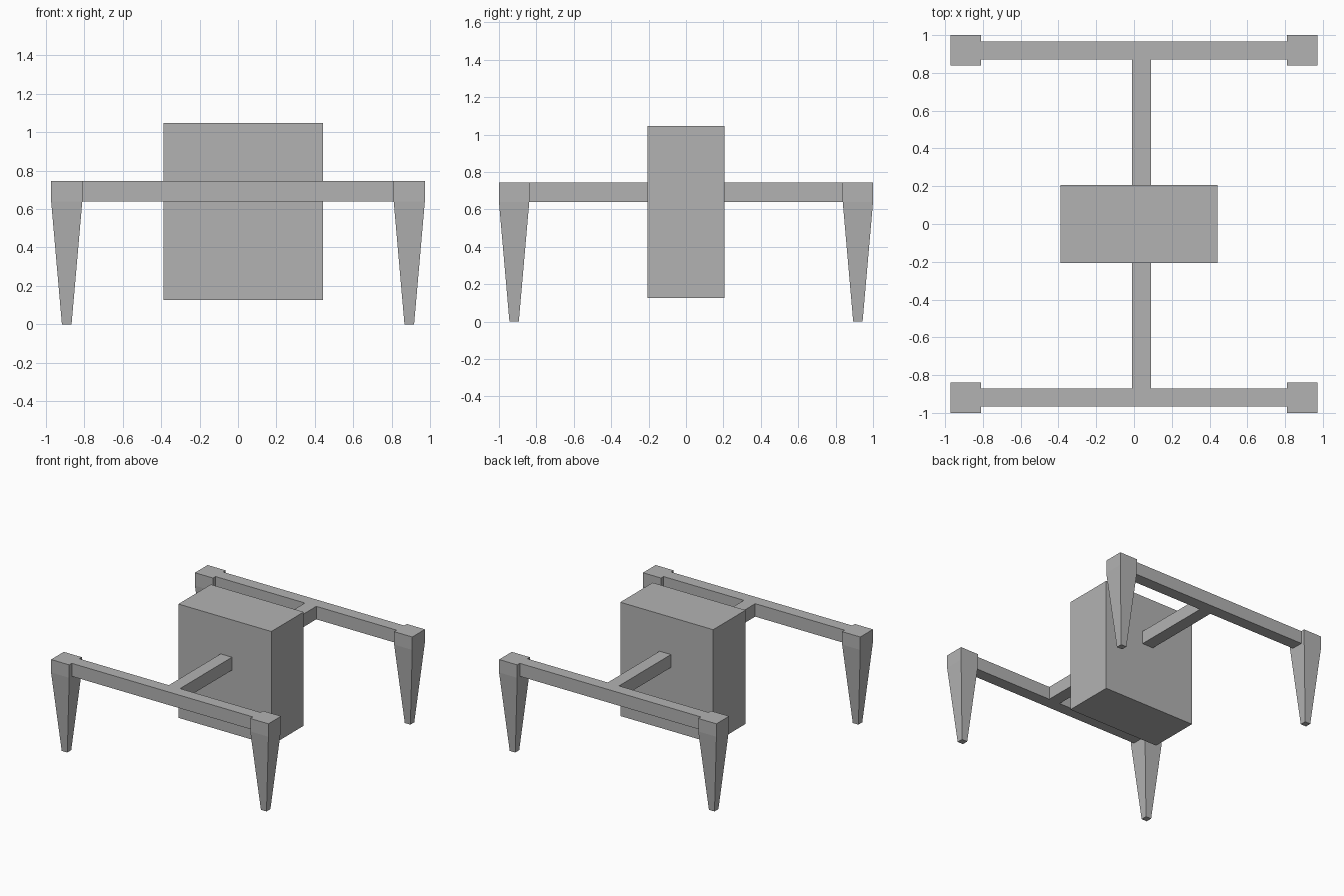
import bpy
import bmesh
from mathutils import Vector

cube = bpy.data.objects.get("Cube")
if cube:
    bpy.data.objects.remove(cube, do_unlink=True)

grey = bpy.data.materials.new("plain_grey")
grey.use_nodes = True
color = (0.45, 0.45, 0.45, 1.0)
grey.diffuse_color = color
grey.node_tree.nodes["Principled BSDF"].inputs["Base Color"].default_value = color


def finish(name, bm):
    bmesh.ops.recalc_face_normals(bm, faces=bm.faces)
    mesh = bpy.data.meshes.new(name)
    bm.to_mesh(mesh)
    bm.free()
    mesh.materials.append(grey)
    obj = bpy.data.objects.new(name, mesh)
    bpy.context.collection.objects.link(obj)
    return obj


def box(name, low, high):
    low, high = Vector(low), Vector(high)
    bm = bmesh.new()
    bmesh.ops.create_cube(bm, size=1)
    bmesh.ops.scale(bm, vec=high - low, verts=bm.verts)
    bmesh.ops.translate(bm, vec=(low + high) / 2, verts=bm.verts)
    return finish(name, bm)


def leg(name, x, y):
    # Square collar on top of a tapered shaft, as stacked square rings
    bm = bmesh.new()
    rings = []
    for half, z in ((0.025, 0), (0.081, BEAM_LOW), (0.081, BEAM_TOP)):
        corners = ((-1, -1), (1, -1), (1, 1), (-1, 1))
        rings.append([bm.verts.new((x + sx * half, y + sy * half, z)) for sx, sy in corners])
    bm.faces.new(rings[0])
    bm.faces.new(rings[-1])
    for a, b in zip(rings, rings[1:]):
        for i in range(4):
            j = (i + 1) % 4
            bm.faces.new((a[i], a[j], b[j], b[i]))
    return finish(name, bm)


BEAM_LOW, BEAM_TOP = 0.64, 0.745

# Central block
box("central_block", (-0.388, -0.207, 0.127), (0.443, 0.207, 1.047))

for end, sy in (("front", -1), ("back", 1)):
    # Cross beam between the two legs
    y0, y1 = sorted((sy * 0.87, sy * 0.967))
    box(end + "_cross_beam", (-0.81, y0, BEAM_LOW), (0.81, y1, BEAM_TOP))
    # Arm from the cross beam to the block
    y0, y1 = sorted((sy * 0.207, sy * 0.87))
    box(end + "_arm", (-0.01, y0, BEAM_LOW), (0.091, y1, BEAM_TOP))
    # Legs
    for side, sx in (("right", -1), ("left", 1)):
        leg(f"{end}_{side}_leg", sx * 0.891, sy * 0.919)
